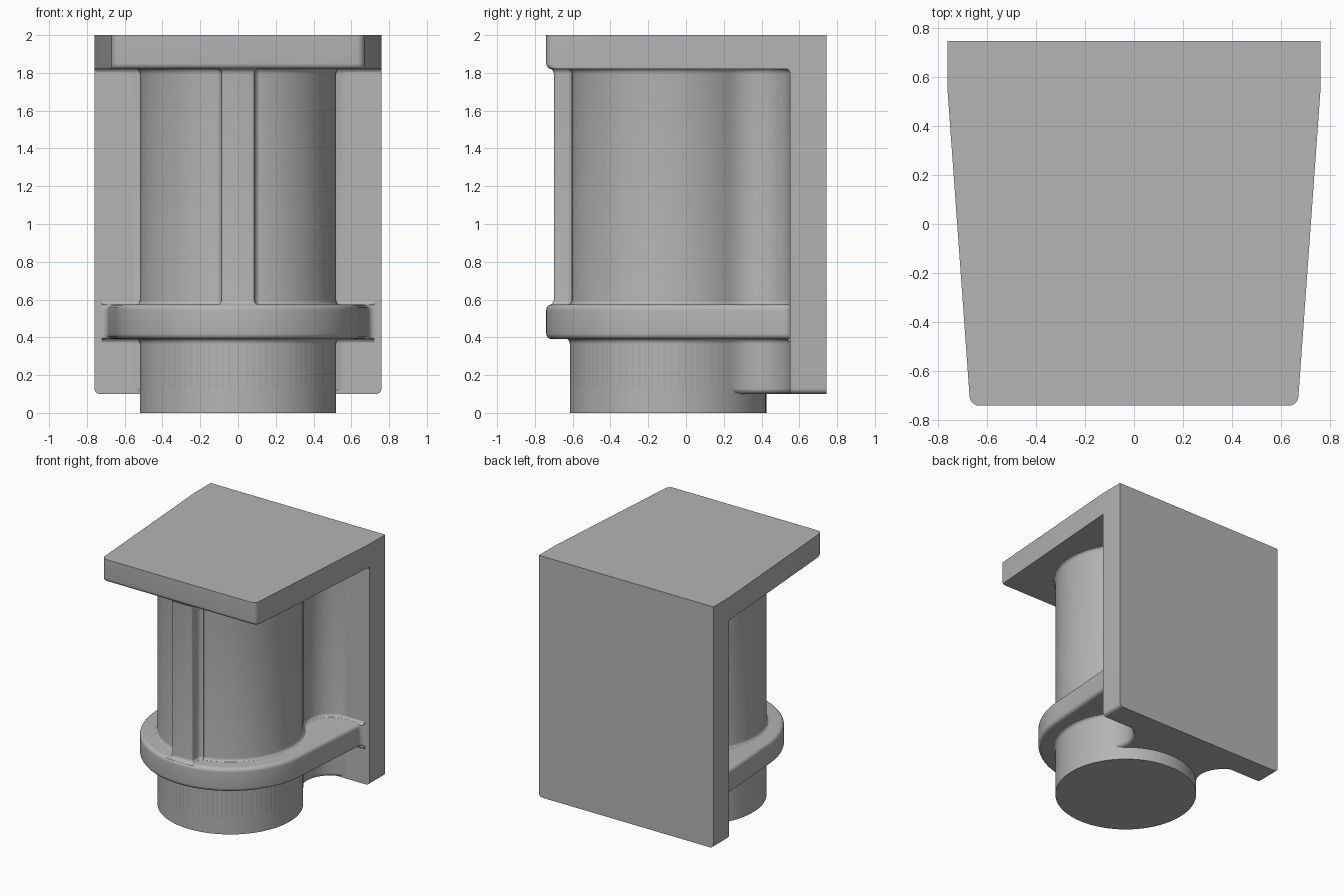
import bpy, bmesh
from math import sin, cos, pi, radians, sqrt, atan2

cube = bpy.data.objects.get("Cube")
if cube:
    bpy.data.objects.remove(cube, do_unlink=True)

grey = bpy.data.materials.new("plain grey")
grey.use_nodes = True
grey.diffuse_color = (0.46, 0.46, 0.46, 1)
grey.node_tree.nodes["Principled BSDF"].inputs["Base Color"].default_value = (0.46, 0.46, 0.46, 1)

AXIS_Y = -0.095   # centre of the round column
PLATE_Y = 0.55    # front face of the back plate
BACK_Y = 0.745
FILLET = 0.03


def arc(cx, cy, r, start, end, n):
    """Points on an arc, angles in radians."""
    return [(cx + r * cos(start + (end - start) * i / n),
             cy + r * sin(start + (end - start) * i / n)) for i in range(n + 1)]


def ends(z0, z1, r0, r1, n=6):
    """(z, offset) levels: positive radius flares an end out, negative rounds it."""
    def quarter(r):
        if r == 0:
            return [(0, 0)]
        s, r = (1 if r > 0 else -1), abs(r)
        return [(r - r * cos(t), s * (r - r * sin(t)))
                for t in (pi / 2 * i / n for i in range(n + 1))]
    return ([(z0 + h, d) for h, d in quarter(r0)]
            + [(z1 - h, d) for h, d in reversed(quarter(r1))])


def loft(name, levels, half_outline):
    """Skin mirrored half outlines stacked at each level."""
    bm = bmesh.new()
    rings = []
    for z, d in levels:
        half = half_outline(z, d)
        full = half + [(-x, y) for x, y in reversed(half)]
        rings.append([bm.verts.new((x, y, z)) for x, y in full])
    for a, b in zip(rings, rings[1:]):
        for i in range(len(a)):
            j = (i + 1) % len(a)
            bm.faces.new((a[i], a[j], b[j], b[i]))
    bm.faces.new(rings[0][::-1])
    bm.faces.new(rings[-1])
    bmesh.ops.remove_doubles(bm, verts=bm.verts, dist=1e-5)
    bmesh.ops.recalc_face_normals(bm, faces=bm.faces)
    mesh = bpy.data.meshes.new(name)
    bm.to_mesh(mesh)
    bm.free()
    mesh.materials.append(grey)
    obj = bpy.data.objects.new(name, mesh)
    bpy.context.collection.objects.link(obj)
    bpy.ops.object.select_all(action='DESELECT')
    obj.select_set(True)
    bpy.context.view_layer.objects.active = obj
    bpy.ops.object.shade_smooth_by_angle(angle=radians(35))
    return obj


def column(z, d):
    """Round column blended into the back plate by a wide concave fillet."""
    big, small, wall = 0.52, 0.2, PLATE_Y + 0.001
    rise = wall - small - AXIS_Y
    cx = sqrt((big + small) ** 2 - rise ** 2)
    a = atan2(rise, cx)
    reach = 0.755 if z > 1.2 else 0.72
    return (arc(0, AXIS_Y, big + d, -pi / 2 + 0.01, a, 32)
            + arc(cx, wall - small, small - d, a + pi, pi / 2, 14)
            + [(reach, wall - d), (reach, PLATE_Y + 0.06)])


def rib(z, d):
    """Front rib with rounded front edges and a concave foot."""
    w, front, foot = 0.088 + d, -0.7 - d, 0.035
    return (arc(w - 0.015, front + 0.015, 0.015, -pi / 2, 0, 4)
            + arc(0.088 + foot, -0.638, foot - d, pi, pi / 2, 6)
            + [(0.088 + foot, -0.5)])


def flange(z, d):
    """Collar with slightly splayed sides reaching the back plate."""
    r, slope, blend = 0.645 + d, 0.07, 0.04
    a = -atan2(slope, 1)
    y = PLATE_Y - blend
    x = r / cos(a) + slope * (y - AXIS_Y)
    return (arc(0, AXIS_Y, r, -pi / 2 + 0.01, a, 32)
            + arc(x + blend, y, blend, pi, pi / 2, 6)
            + [(x + blend, PLATE_Y + 0.05)])


def slab(z, d):
    """Tapered top, rounded at the front corners only."""
    front = -0.74 - d
    return (arc(0.63, front + 0.04, 0.04, -pi / 2, -0.07, 6)
            + [(0.76, PLATE_Y), (0.76, BACK_Y)])


def plate(z, d):
    return [(0.76 + d, PLATE_Y), (0.76 + d, BACK_Y)]


def pin(z, d):
    return arc(0, AXIS_Y, 0.52 + d, -pi / 2 + 0.01, pi / 2 - 0.01, 48)


loft("top_slab", ends(1.82, 2.0, -FILLET, 0), slab)
loft("back_plate", ends(0.1, 1.82, -FILLET, 0), plate)
loft("column", ends(0.57, 1.825, FILLET, FILLET), column)
loft("front_rib", ends(0.57, 1.825, FILLET, FILLET), rib)
loft("collar_flange", ends(0.39, 0.575, -FILLET, -FILLET), flange)
loft("lower_web", ends(0.1, 0.395, -FILLET, FILLET), column)
loft("bottom_pin", ends(0.0, 0.45, 0, 0), pin)
